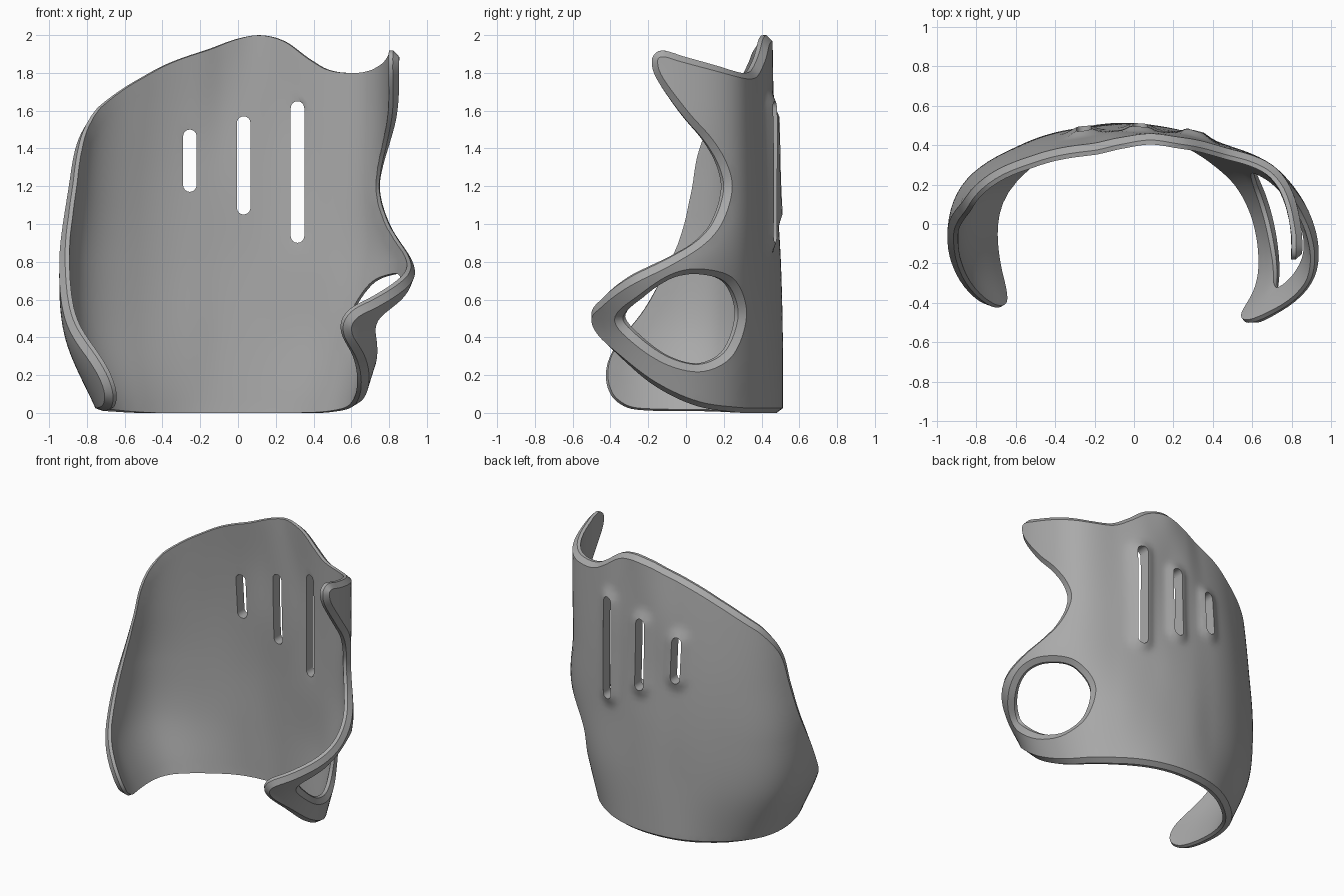
import bpy, bmesh
from math import sin, cos, pi, radians, degrees, asin, exp, hypot
from mathutils import Vector, kdtree
from mathutils.geometry import delaunay_2d_cdt

if "Cube" in bpy.data.objects:
    bpy.data.objects.remove(bpy.data.objects["Cube"])

THICKNESS = 0.055
CHAMFER = 0.032   # slanted outer part of every rim
ARC = 0.75        # flat width of one radian of the wrap
STEP = 0.035      # spacing of the surface mesh

# Radius of the outer skin: one row per height, one column per angle from the back (+y) towards +x
ANGLES = (-130, -105, -80, -55, -30, -10, 10, 30, 50, 70, 90, 110, 135)
HEIGHTS = (0, .4, .8, 1.2, 1.6, 2)
RADII = (
    (.78, .755, .725, .63, .56, .52, .51, .52, .55, .605, .645, .66, .66),
    (.89, .925, .88, .69, .56, .52, .51, .54, .61, .70, .765, .80, .74),
    (.89, .95, .91, .70, .56, .51, .50, .53, .62, .78, .91, .99, .91),
    (.85, .92, .88, .68, .54, .487, .482, .53, .62, .78, .84, .87, .86),
    (.84, .88, .84, .635, .505, .475, .472, .53, .61, .785, .845, .87, .86),
    (.75, .82, .78, .575, .45, .437, .465, .50, .595, .78, .845, .88, .87),
)

# Trim outlines of the outer skin as (angle, height)
OUTLINE = (
    (-80, .025), (-104, .027), (-115, .05), (-119.5, .13), (-116.5, .27), (-103.5, .5),
    (-95.5, .72), (-89.5, .92), (-85.5, 1.15), (-82, 1.39), (-75, 1.55), (-68, 1.64),
    (-56, 1.75), (-40, 1.84), (-13, 1.92), (2, 1.955), (16, 1.968), (29, 1.94),
    (42, 1.85), (52, 1.785), (61, 1.768), (70, 1.78), (83, 1.825), (92, 1.86),
    (98, 1.885), (100, 1.86), (98, 1.77), (89, 1.59), (80, 1.445), (74, 1.31),
    (72, 1.18), (76, 1.02), (83, .9), (95, .78), (106, .69), (120, .57), (128.5, .5),
    (128, .42), (118, .31), (102, .155), (84, .06), (63, .03), (40, .025), (0, .025),
    (-40, .025),
)
THUMB_HOLE = (
    (117, .49), (106, .62), (94, .74), (83, .76), (70, .7),
    (62, .52), (68, .31), (82, .22), (97, .25), (110, .36),
)
# Strap slots: x, lowest and highest point
SLOTS = ((-.255, 1.17, 1.5), (.03, 1.05, 1.57), (.315, .9, 1.65))
SLOT_RADIUS = 0.036
LIP = 0.026


def spline(xs, ys, x):
    """Smooth interpolation through unevenly spaced values."""
    n = len(xs)
    i = 0
    while i < n - 2 and x > xs[i + 1]:
        i += 1

    def slope(k):
        a, b = max(k - 1, 0), min(k + 1, n - 1)
        return (ys[b] - ys[a]) / (xs[b] - xs[a])

    h = xs[i + 1] - xs[i]
    t = (x - xs[i]) / h
    s = 1 - t
    return (ys[i] * (1 + 2 * t) * s * s + slope(i) * h * t * s * s
            + ys[i + 1] * (1 + 2 * s) * t * t - slope(i + 1) * h * s * t * t)


def radius(a, z):
    return spline(HEIGHTS, [spline(ANGLES, row, degrees(a)) for row in RADII], z)


def skin_point(flat):
    """Wrap a flat (arc, height) point onto the curved skin."""
    a, z = flat[0] / ARC, flat[1]
    r = radius(a, z)
    return Vector((r * sin(a), r * cos(a), z))


def flat_point(x, z):
    """Flat position of the back skin point with the given x and height."""
    a = 0
    for _ in range(8):
        a = asin(x / radius(a, z))
    return Vector((a * ARC, z))


def smooth_loop(points, cuts=6):
    """Closed smooth loop through (angle, height) points."""
    pts = [Vector((radians(a) * ARC, z)) for a, z in points]
    n, loop = len(pts), []
    for i in range(n):
        p, q, r, s = (pts[(i + k) % n] for k in (-1, 0, 1, 2))
        for k in range(cuts):
            t = k / cuts
            loop.append((q * 2 + (r - p) * t + (p * 2 - q * 5 + r * 4 - s) * t * t
                         + (q * 3 - p - r * 3 + s) * t ** 3) / 2)
    return loop


def slot_loop(x, low, high, sides=8):
    """Straight slot with round ends."""
    loop = []
    for centre, start in ((high - SLOT_RADIUS, 0), (low + SLOT_RADIUS, pi)):
        for k in range(sides + 1):
            t = start + pi * k / sides
            loop.append((x + SLOT_RADIUS * cos(t), centre + SLOT_RADIUS * sin(t)))
    full = []
    for i, (px, pz) in enumerate(loop):
        qx, qz = loop[(i + 1) % len(loop)]
        cuts = max(1, round(hypot(qx - px, qz - pz) / STEP))
        for k in range(cuts):
            f = k / cuts
            full.append(flat_point(px + (qx - px) * f, pz + (qz - pz) * f))
    return full


def lip_height(co):
    """Raised swelling of the outer skin around each slot."""
    if co.y < 0.3:
        return 0
    best = 1
    for x, low, high in SLOTS:
        dz = max(low + SLOT_RADIUS - co.z, co.z - high + SLOT_RADIUS, 0)
        best = min(best, hypot(co.x - x, dz))
    return LIP * exp(-(max(best - SLOT_RADIUS, 0) / 0.04) ** 2)


# Flat pattern: outline, thumb hole and slots, filled with an even grid
loops = [smooth_loop(OUTLINE), smooth_loop(THUMB_HOLE)] + [slot_loop(*s) for s in SLOTS]
points, rings = [], []
for loop in loops:
    rings.append(list(range(len(points), len(points) + len(loop))))
    points += loop
tree = kdtree.KDTree(len(points))
for i, p in enumerate(points):
    tree.insert((p.x, p.y, 0), i)
tree.balance()
for i in range(-50, 52):
    for j in range(1, 58):
        p = Vector((i * STEP, j * STEP))
        if tree.find((p.x, p.y, 0))[2] > STEP * 0.6:
            points.append(p)
flat, _, triangles, *_ = delaunay_2d_cdt(points, [], rings, 2, 1e-5)

# Outer skin
bm = bmesh.new()
outer = [bm.verts.new(skin_point(p)) for p in flat]
for tri in triangles:
    bm.faces.new([outer[i] for i in tri])
for v in [v for v in outer if not v.link_faces]:
    bm.verts.remove(v)
outer = list(bm.verts)
skin = list(bm.faces)
bm.normal_update()
if sum(f.normal.dot(f.calc_center_median() * Vector((1, 1, 0))) for f in skin) < 0:
    bmesh.ops.reverse_faces(bm, faces=skin)
    bm.normal_update()

# Outward direction along the skin at every rim point
rim = [e.link_loops[0] for e in bm.edges if e.is_boundary]
rim = [(l.vert, l.link_loop_next.vert) for l in rim]
outward = {v: Vector() for pair in rim for v in pair}
for a, b in rim:
    for v in (a, b):
        outward[v] += (b.co - a.co).normalized().cross(v.normal)

# Inner skin and chamfered rims; the slots are cut straight through
inner, middle = {}, {}
lips = {v: lip_height(v.co) for v in outer}
for v in outer:
    into, spread = -v.normal, Vector()
    if v in outward:
        if lips[v] > LIP * 0.95:
            into = Vector((0, -1, 0))
        else:
            spread = outward[v].normalized() * CHAMFER
        co = v.co + spread + into * CHAMFER
        co.z = max(co.z, 0)
        middle[v] = bm.verts.new(co)
    co = v.co + spread + into * THICKNESS
    co.z = max(co.z, 0)
    inner[v] = bm.verts.new(co)
for f in skin:
    bm.faces.new([inner[v] for v in reversed(f.verts)])
for a, b in rim:
    bm.faces.new((b, a, middle[a], middle[b]))
    bm.faces.new((middle[b], middle[a], inner[a], inner[b]))
for v in outer:
    v.co.y += lips[v]

mesh = bpy.data.meshes.new("wrap_shell")
bm.to_mesh(mesh)
bm.free()
shell = bpy.data.objects.new("wrap_shell", mesh)
bpy.context.collection.objects.link(shell)

# Single grey finish
grey = bpy.data.materials.new("mid_grey")
grey.use_nodes = True
colour = (0.4, 0.4, 0.4, 1)
grey.diffuse_color = colour
grey.node_tree.nodes["Principled BSDF"].inputs["Base Color"].default_value = colour
mesh.materials.append(grey)

bpy.ops.object.select_all(action="DESELECT")
shell.select_set(True)
bpy.context.view_layer.objects.active = shell
bpy.ops.object.shade_smooth_by_angle(angle=radians(35))
